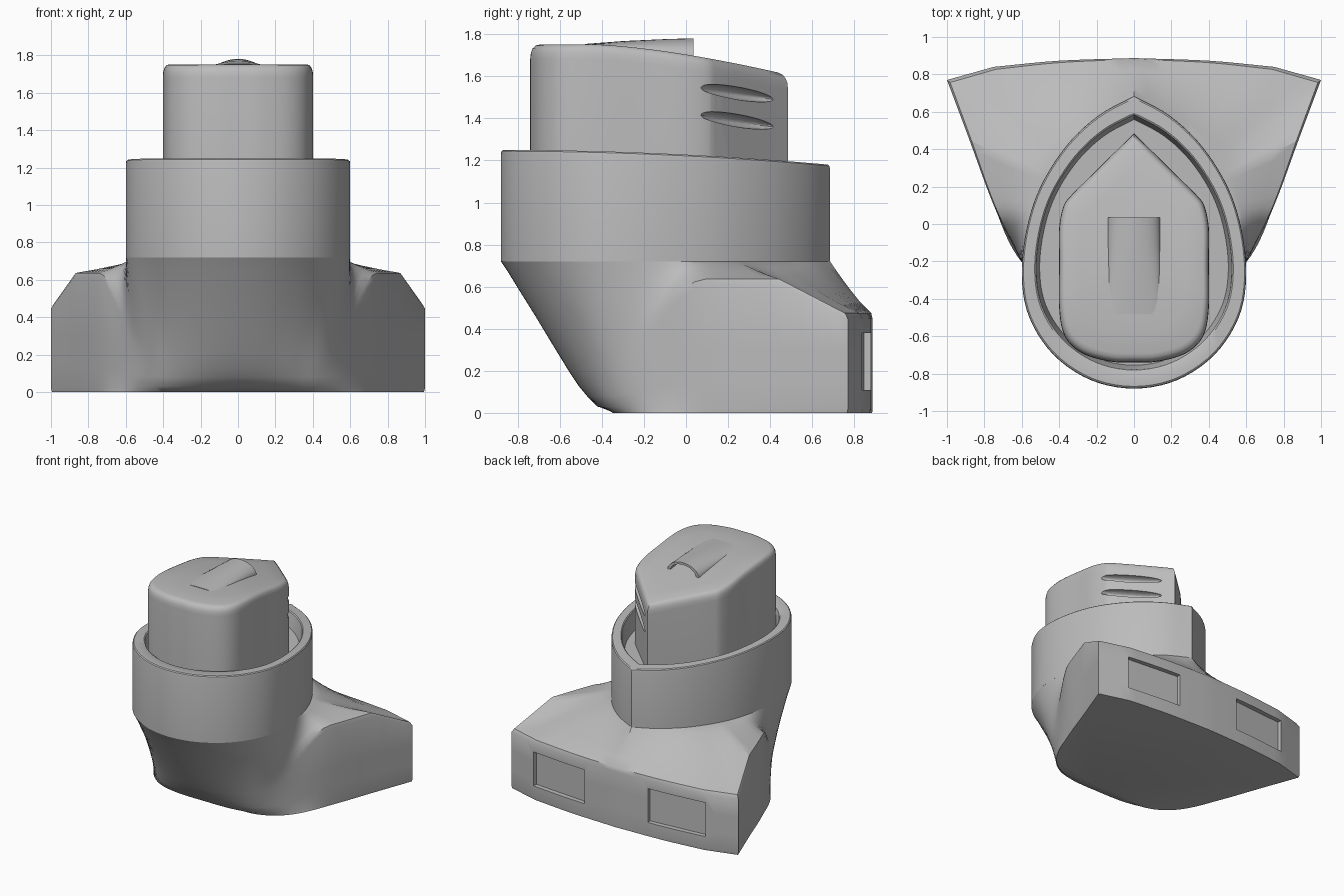
import bpy, bmesh, math
from mathutils import Vector

if "Cube" in bpy.data.objects:
    bpy.data.objects.remove(bpy.data.objects["Cube"])

grey = bpy.data.materials.new("plain grey")
grey.use_nodes = True
grey.diffuse_color = (0.5, 0.5, 0.5, 1)
grey.node_tree.nodes["Principled BSDF"].inputs["Base Color"].default_value = (0.5, 0.5, 0.5, 1)


def clamp(t):
    return max(0.0, min(1.0, t))


def spline(pts, n=5, mirror_start=False):
    """Smooth curve through 2D points."""
    p = [Vector(q) for q in pts]
    first = Vector((-p[1].x, p[1].y)) if mirror_start else 2 * p[0] - p[1]
    p = [first] + p + [2 * p[-1] - p[-2]]
    out = []
    for a, b, c, d in zip(p, p[1:], p[2:], p[3:]):
        for i in range(n):
            t = i / n
            out.append(0.5 * (2 * b + (c - a) * t + (2 * a - 5 * b + 4 * c - d) * t * t
                              + (3 * b - a - 3 * c + d) * t ** 3))
    return out + [p[-2]]


def mirrored(half):
    """Close a half outline that runs from front centre to back centre."""
    return half + [Vector((-q.x, q.y)) for q in reversed(half[1:-1])]


def ray_hit(outline, direction):
    """Point where a ray from the origin meets a closed outline."""
    d = direction.normalized()
    best = None
    for a, b in zip(outline, outline[1:] + outline[:1]):
        e = b - a
        den = d.x * e.y - d.y * e.x
        if abs(den) < 1e-9:
            continue
        r = (a.x * e.y - a.y * e.x) / den
        s = (a.x * d.y - a.y * d.x) / den
        if r > 0 and -1e-4 <= s <= 1.0001 and (best is None or r > best):
            best = r
    return d * best


def finish(name, bm, angle=35):
    bmesh.ops.recalc_face_normals(bm, faces=bm.faces)
    mesh = bpy.data.meshes.new(name)
    bm.to_mesh(mesh)
    bm.free()
    mesh.materials.append(grey)
    obj = bpy.data.objects.new(name, mesh)
    bpy.context.collection.objects.link(obj)
    shade(obj, angle)
    return obj


def shade(obj, angle=35):
    bpy.ops.object.select_all(action='DESELECT')
    obj.select_set(True)
    bpy.context.view_layer.objects.active = obj
    bpy.ops.object.shade_smooth_by_angle(angle=math.radians(angle))


def loft(name, rings, angle=35):
    bm = bmesh.new()
    loops = [[bm.verts.new(p) for p in ring] for ring in rings]
    n = len(loops[0])
    for lo, hi in zip(loops, loops[1:]):
        for i in range(n):
            j = (i + 1) % n
            bm.faces.new((lo[i], lo[j], hi[j], hi[i]))
    bm.faces.new(loops[0])
    bm.faces.new(loops[-1])
    return finish(name, bm, angle)


def cut(obj, cutters):
    for c in cutters:
        c.hide_render = True
        mod = obj.modifiers.new("cut", 'BOOLEAN')
        mod.object = c
        mod.operation = 'DIFFERENCE'
        mod.solver = 'EXACT'
        bpy.context.view_layer.objects.active = obj
        bpy.ops.object.modifier_apply(modifier=mod.name)
        bpy.data.objects.remove(c)
    shade(obj)


# Outlines seen from above
teardrop = mirrored(spline([(0, -.88), (.23, -.835), (.43, -.7), (.56, -.5), (.6, -.28), (.575, -.03),
                            (.5, .2), (.36, .42), (.19, .58), (0, .685)], 5, True))
fan = mirrored(spline([(0, -.42), (.13, -.42), (.27, -.41), (.42, -.37), (.55, -.27), (.66, -.1),
                       (.77, .15), (.88, .45), (1, .77)], 5, True)[:-1]
               + spline([(1, .77), (.75, .84)], 3)[:-1]
               + spline([(.75, .84), (.4, .873), (0, .887)], 5))
core_plan = mirrored(spline([(0, -.74), (.13, -.735), (.28, -.69), (.37, -.6), (.4, -.45), (.4, -.2),
                             (.4, -.02), (.375, .1), (.33, .16)], 5, True)[:-1]
                     + spline([(.33, .16), (0, .485)], 4))

# Flared base: a chin profile at the front blends into a roofed wall at the sides and back
chin = [(0, .72), (.08, .665), (.2, .575), (.35, .465), (.5, .35), (.6, .275),
        (.7, .2), (.8, .13), (.89, .08), (1, .03), (1.25, 0)]
roof = [0, .1, .25, .45, .7, .97]
wall = [.3, .15, .02, 0]
pairs = [(ray_hit(teardrop, f), f) for f in fan]
rings = []
for k, (cw, cz) in enumerate(chin):
    ring = []
    for t, f in pairs:
        lip = .635 - .165 * clamp((f.y - .45) / .32)
        if k < len(roof):
            w = roof[k]
            z = lip + (.72 - lip) * (1 - w) ** 1.2
        else:
            w = 1 if k < len(chin) - 1 else .99
            z = lip - .025 if k == len(roof) else wall[k - len(roof) - 1]
        s = clamp((f.y + .4) / .5)
        s = s * s * (3 - 2 * s)
        p = t.lerp(f, 1) * (cw + (w - cw) * s) + t * (1 - cw - (w - cw) * s)
        ring.append((p.x, p.y, cz + (z - cz) * s))
    rings.append(ring)
base = loft("flared_base", rings)

# Two rectangular recesses in the back wall
windows = []
for side in (-1, 1):
    bpy.ops.mesh.primitive_cube_add(size=1, location=(side * .52, .875, .245),
                                    rotation=(0, 0, -side * .085))
    box = bpy.context.object
    box.scale = (.48, .1, .27)
    windows.append(box)
bpy.context.view_layer.update()
cut(base, windows)


def scaled(outline, s, cy, height):
    """Outline scaled about (0, cy), with its height given by a function of y."""
    pts = [(q.x * s, cy + (q.y - cy) * s) for q in outline]
    return [(x, y, height(y)) for x, y in pts]


# Collar with a rounded rim and a sunken floor
def rim(drop):
    return lambda y: 1.25 - .07 * ((y + .88) / 1.56) ** 2 - drop


def level(z):
    return lambda y: z


loft("collar", [scaled(teardrop, s, -.1, h) for s, h in (
    (1, level(.72)), (1, rim(.02)), (.996, rim(.006)), (.985, rim(0)), (.885, rim(0)),
    (.873, rim(.006)), (.868, rim(.02)), (.84, level(1.08)))])


# Core block with a sloping, rounded top
def crown(drop):
    return lambda y: 1.752 - .16 * max(0, y + .45) ** 1.5 - drop


core = loft("core", [scaled(core_plan, s, -.13, h) for s, h in (
    (1, level(1.05)), (1, crown(.07)), (.995, crown(.04)), (.98, crown(.018)), (.955, crown(.005)),
    (.92, crown(0)), (.7, crown(0)), (.4, crown(0)), (.1, crown(0)))])

# Two lens-shaped slots on the left rear face of the core
slots = []
for z in (1.52, 1.39):
    bpy.ops.mesh.primitive_uv_sphere_add(segments=32, ring_count=16, location=(.25, .245, z),
                                         rotation=(0, .12, math.radians(135)))
    lens = bpy.context.object
    lens.scale = (.25, .06, .03)
    slots.append(lens)
bpy.context.view_layer.update()
cut(core, slots)

# Arched scoop on top, rising toward the back with a hollow end
rings = []
for y, rise, shrink in ((-.48, .002, 1), (-.3, .025, 1), (-.1, .058, 1), (.035, .083, 1),
                        (.035, .083, .82), (-.06, .06, .8)):
    arc = [(math.cos(math.pi * i / 16), math.sin(math.pi * i / 16)) for i in range(17)]
    ground = crown(.01)(y)
    rings.append([(.14 * shrink * c, y, ground + (rise + .01) * shrink * s) for c, s in arc])
loft("scoop", rings)
